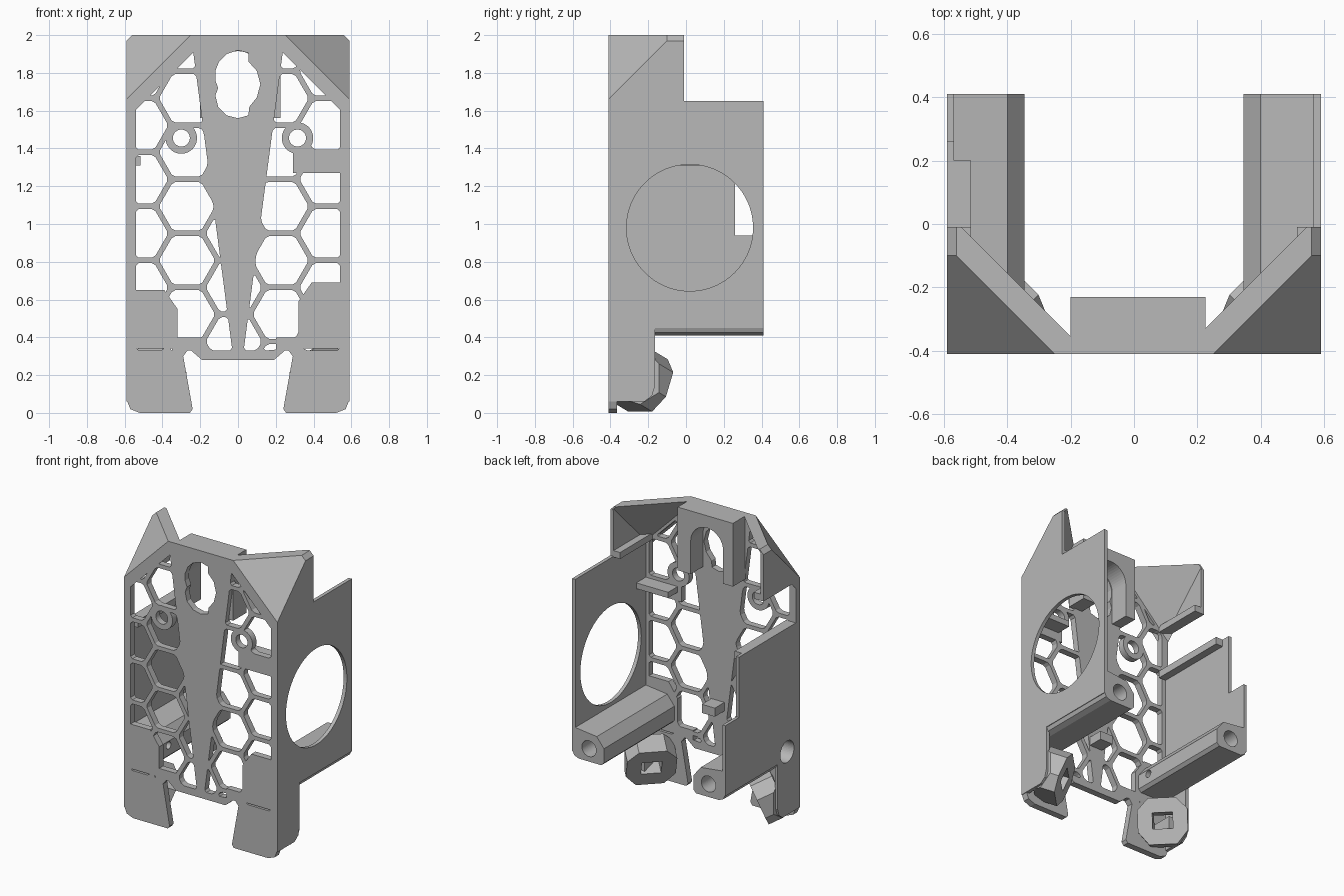
import bpy, bmesh, math
from mathutils import Matrix, Vector

if "Cube" in bpy.data.objects:
    bpy.data.objects.remove(bpy.data.objects["Cube"])

grey = bpy.data.materials.new("plain grey")
grey.use_nodes = True
grey.diffuse_color = (0.48, 0.48, 0.48, 1)
grey.node_tree.nodes["Principled BSDF"].inputs["Base Color"].default_value = (0.48, 0.48, 0.48, 1)

FRONT, INNER, SIDE = -0.41, -0.365, 0.59


def extrude(bm, vec):
    geo = bmesh.ops.extrude_face_region(bm, geom=bm.faces[:], use_keep_orig=True)
    verts = [g for g in geo["geom"] if isinstance(g, bmesh.types.BMVert)]
    bmesh.ops.translate(bm, vec=vec, verts=verts)


def finish(name, bm, side=1):
    """Turn a bmesh into an object, mirrored to -x when side is -1."""
    bmesh.ops.scale(bm, vec=(side, 1, 1), verts=bm.verts)
    bmesh.ops.recalc_face_normals(bm, faces=bm.faces)
    mesh = bpy.data.meshes.new(name)
    bm.to_mesh(mesh)
    bm.free()
    mesh.materials.append(grey)
    obj = bpy.data.objects.new(name, mesh)
    bpy.context.collection.objects.link(obj)
    return obj


def prism(pts, axis, lo, hi):
    """Extrude a profile: (y, z) points along x, or (x, z) points along y."""
    bm = bmesh.new()
    make = (lambda p: (lo, p[0], p[1])) if axis == "x" else (lambda p: (p[0], lo, p[1]))
    bm.faces.new([bm.verts.new(make(p)) for p in pts])
    extrude(bm, (hi - lo, 0, 0) if axis == "x" else (0, hi - lo, 0))
    return bm


def box(x0, x1, y0, y1, z0, z1):
    return prism([(x0, z0), (x1, z0), (x1, z1), (x0, z1)], "y", y0, y1)


def circle(u, v, r, n=48):
    return [(u + r * math.cos(i * math.tau / n), v + r * math.sin(i * math.tau / n)) for i in range(n)]


def slice_off(bm, normal, dist):
    """Remove everything where normal . p > dist and close the cut."""
    n = Vector(normal)
    res = bmesh.ops.bisect_plane(bm, geom=bm.verts[:] + bm.edges[:] + bm.faces[:], dist=1e-5,
                                 plane_co=n * (dist / n.length_squared), plane_no=n, clear_outer=True)
    edges = [g for g in res["geom_cut"] if isinstance(g, bmesh.types.BMEdge)]
    if edges:
        bmesh.ops.holes_fill(bm, edges=edges, sides=0)


def corner_cut(bm, side=1):
    slice_off(bm, (side, -1, 1), 2.66)
    slice_off(bm, (side, 0, 1), 2.56)


def boolean(obj, bm):
    tool = finish("cutter", bm)
    tool.hide_render = True
    mod = obj.modifiers.new("cut", "BOOLEAN")
    mod.operation, mod.solver, mod.object = "DIFFERENCE", "EXACT", tool
    bpy.context.view_layer.update()
    mesh = bpy.data.meshes.new_from_object(obj.evaluated_get(bpy.context.evaluated_depsgraph_get()))
    obj.modifiers.clear()
    if mesh.polygons:
        obj.data = mesh
    bpy.data.objects.remove(tool)


def clip(poly, nx, nz, dist):
    """Keep the part of a 2D polygon where nx * x + nz * z <= dist."""
    out = []
    for (ax, az), (bx, bz) in zip(poly, poly[1:] + poly[:1]):
        da, db = nx * ax + nz * az - dist, nx * bx + nz * bz - dist
        if da <= 0:
            out.append((ax, az))
        if da * db < 0:
            t = da / (da - db)
            out.append((ax + t * (bx - ax), az + t * (bz - az)))
    return out


def area(poly):
    return abs(sum(a[0] * b[1] - b[0] * a[1] for a, b in zip(poly, poly[1:] + poly[:1]))) / 2


def soften(poly):
    """Trim each corner of a 2D polygon."""
    out = []
    for i, p in enumerate(poly):
        p = Vector(p)
        for q in (Vector(poly[i - 1]), Vector(poly[(i + 1) % len(poly)])):
            d = q - p
            out.append(tuple(p + d * min(0.3, 0.014 / max(d.length, 1e-4))))
    return out


# Honeycomb windows, trimmed to the field on each side
PITCH, SLOPE = 0.286, 0.131
windows = []
for s in (1, -1):
    for k in range(-4, 5):
        for n in range(-1, 7):
            cx = -0.022 + 0.248 * k
            cz = 0.8075 + PITCH * (n - 1) + (0 if k % 2 else PITCH / 2)
            cell = circle(cx, cz, 0.149, 6)
            for limit in ((s, 0, 0.54), (0, -1, -0.33), (s, 1, 2.165), (-s, SLOPE, SLOPE * 0.33 - 0.03)):
                cell = clip(cell, *limit)
            if area(cell) > 0.0012:
                windows.append(soften(cell))

# Front plate: outline with bottom cutout, stepped round opening and windows
half = [(0.19, 0.28), (0.26, 0.34), (0.29, 0.3), (0.24, 0.02), (0.255, 0),
        (0.52, 0), (0.57, 0.02), (SIDE, 0.07), (SIDE, 2)]
keyhole = [(0.055, 1.905), (0, 1.92), (-0.06, 1.9), (-0.1, 1.86), (-0.12, 1.81), (-0.12, 1.76),
           (-0.105, 1.72), (-0.12, 1.68), (-0.105, 1.62), (-0.06, 1.575), (0, 1.56), (0.055, 1.575),
           (0.06, 1.62), (0.1, 1.67), (0.118, 1.74), (0.1, 1.81), (0.055, 1.86)]
bm = bmesh.new()
for loop in [half + [(-x, z) for x, z in reversed(half)], keyhole] + windows:
    verts = [bm.verts.new((x, FRONT, z)) for x, z in loop]
    for a, b in zip(verts, verts[1:] + verts[:1]):
        bm.edges.new((a, b))
bmesh.ops.triangle_fill(bm, edges=bm.edges[:], use_beauty=True, normal=(0, -1, 0))
extrude(bm, (0, INNER - FRONT, 0))
for s in (1, -1):
    corner_cut(bm, s)
plate = finish("front_plate", bm)

# Solid areas that cover part of the honeycomb
for s, low, ring_x, band_x in ((1, 0.69, 0.315, 0.2), (-1, 0.65, 0.3, 0.17)):
    name = "left" if s > 0 else "right"
    finish(name + "_lower_panel", prism([(0.32, 0.34), (0.57, 0.34), (0.57, low), (0.39, low), (0.32, low - 0.1)],
                                        "y", FRONT, INNER), s)
    finish(name + "_lower_band", box(band_x, 0.35, FRONT, INNER, 0.33, 0.4), s)
    ring = finish(name + "_screw_ring", prism(circle(ring_x, 1.455, 0.083), "y", FRONT, INNER), s)
    hole = prism(circle(ring_x * s, 1.455, 0.045), "y", -0.6, 0)
    boolean(ring, hole.copy())
    boolean(plate, hole)
finish("left_cross_band", box(0.29, 0.57, FRONT, INNER, 1.27, 1.39))
finish("left_shelf", box(0.32, 0.57, INNER - 0.01, -0.26, 1.33, 1.37))

# Mounting block behind the opening
block = finish("mounting_block", box(-0.2, 0.225, INNER - 0.01, -0.23, 1.56, 2))
arch = [(x, z) for x, z in circle(0, 1.79, 0.125) if z >= 1.789]
boolean(block, prism(arch + [(-0.125, 1.4), (0.125, 1.4)], "y", -0.6, 0))
finish("small_clip", box(-0.04, 0.06, INNER - 0.01, -0.26, 0.6, 0.66))

# Side walls
leg = [(FRONT, 0.06), (-0.22, 0.06), (-0.18, 0.09), (-0.165, 0.14), (-0.165, 0.45), (0.41, 0.45)]
bm = prism(leg + [(0.41, 1.65), (-0.01, 1.65), (-0.01, 1.97), (-0.03, 2), (FRONT, 2)], "x", 0.565, SIDE)
corner_cut(bm)
left_wall = finish("left_wall", bm)
boolean(left_wall, prism(circle(0.02, 0.98, 0.335, 96), "x", 0.4, 0.8))
right_wall = finish("right_wall", prism(leg + [(0.41, 0.94), (0.26, 0.94), (0.26, 1.36), (FRONT, 1.36)],
                                        "x", -SIDE, -0.568))
finish("right_wall_rail", box(-0.575, -0.515, INNER, 0.2, 1.31, 1.36))
bm = prism([(FRONT, 1.65), (-0.01, 1.65), (-0.01, 1.97), (-0.03, 2), (FRONT, 2)], "x", 0.565, SIDE)
corner_cut(bm)
finish("right_upper_wall", bm, -1)

for s in (1, -1):
    name = "left" if s > 0 else "right"
    # Sloped corner gusset and the rail under it
    bm = box(0.19, SIDE, FRONT, -0.01, 1.56, 2)
    corner_cut(bm)
    slice_off(bm, (-1, 1, -1), -2.555)
    finish(name + "_gusset", bm, s)
    bm = box(0.515, SIDE, FRONT, -0.01, 1.645, 1.69)
    corner_cut(bm)
    finish(name + "_gusset_rail", bm, s)

    # Long screw boss along the bottom of the wall
    boss = finish(name + "_boss", prism([(SIDE, 0.46), (0.575, 0.425), (0.54, 0.41), (0.365, 0.41),
                                         (0.345, 0.43), (0.345, 0.53), (0.4, 0.6), (0.57, 0.62), (SIDE, 0.6)],
                                        "y", INNER - 0.01, 0.41), s)
    boolean(boss, prism(circle(0.46 * s, 0.5, 0.055), "y", 0.1, 0.6))
    if s < 0:
        wide = prism(circle(-0.27, 0.5, 0.075), "x", -0.7, -0.45)
        boolean(right_wall, wide.copy())
        boolean(boss, wide)
        boolean(boss, prism(circle(-0.27, 0.5, 0.025), "x", -0.5, -0.2))

    # Tilted clip lug in the lower corner
    bm = prism([(-0.16, -0.07), (-0.09, -0.155), (0.09, -0.155), (0.16, -0.07),
                (0.16, 0.07), (0.09, 0.145), (-0.09, 0.145), (-0.16, 0.07)], "y", -0.15, 0)
    slot = box(-0.065, 0.065, -0.3, 0.1, -0.055, 0.05)
    place = (Matrix.Translation((0.405, -0.2, 0.15)) @ Matrix.Rotation(math.pi / 4, 4, "Z")
             @ Matrix.Rotation(-0.4, 4, "X"))
    for b in (bm, slot):
        bmesh.ops.transform(b, matrix=place, verts=b.verts)
    for normal, dist in (((1, 0, 0), 0.575), ((0, -1, 0), 0.39), ((0, 0, -1), -0.005)):
        slice_off(bm, normal, dist)
    lug = finish(name + "_clip_lug", bm, s)
    bmesh.ops.scale(slot, vec=(s, 1, 1), verts=slot.verts)
    boolean(lug, slot)
    # Web joining the lug to the leg
    finish(name + "_lug_web", box(0.46, 0.575, INNER - 0.01, -0.2, 0.1, 0.2), s)
